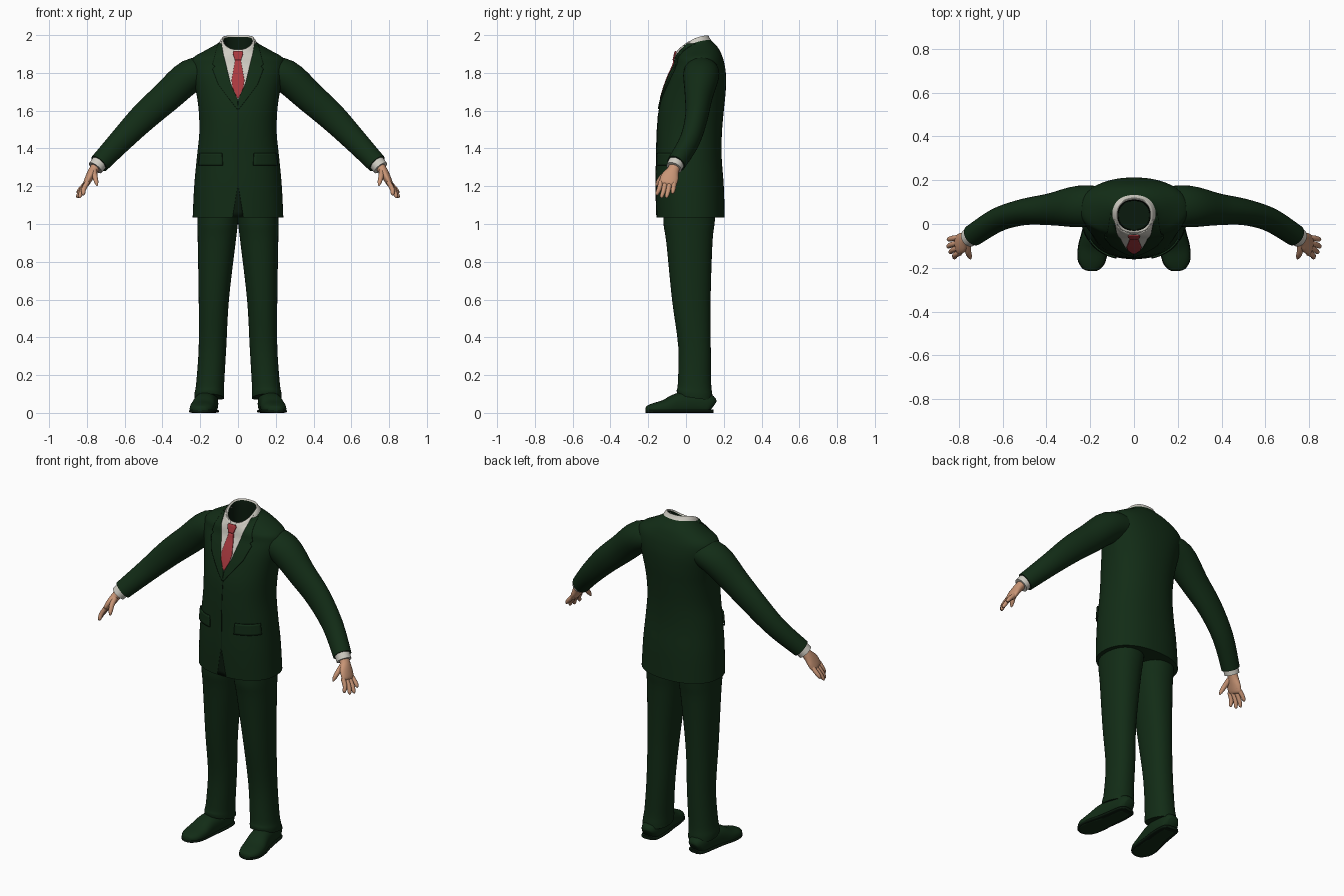
import bpy, bmesh, math
from mathutils import Vector
from mathutils.bvhtree import BVHTree

if "Cube" in bpy.data.objects:
    bpy.data.objects.remove(bpy.data.objects["Cube"])


def material(name, rgb):
    m = bpy.data.materials.new(name)
    m.use_nodes = True
    m.diffuse_color = (*rgb, 1)
    m.node_tree.nodes["Principled BSDF"].inputs["Base Color"].default_value = (*rgb, 1)
    return m


GREEN = material("suit_green", (0.006, 0.025, 0.008))
DARK = material("dark_lining", (0.003, 0.010, 0.004))
WHITE = material("shirt_white", (0.62, 0.60, 0.54))
RED = material("tie_red", (0.40, 0.042, 0.05))
SKIN = material("skin", (0.58, 0.30, 0.18))


def finish(name, bm, mats, angle=50):
    me = bpy.data.meshes.new(name)
    bm.to_mesh(me)
    bm.free()
    ob = bpy.data.objects.new(name, me)
    bpy.context.collection.objects.link(ob)
    for m in mats:
        me.materials.append(m)
    bpy.ops.object.select_all(action='DESELECT')
    ob.select_set(True)
    bpy.context.view_layer.objects.active = ob
    bpy.ops.object.shade_smooth_by_angle(angle=math.radians(angle))
    return ob


def smooth_rows(rows, steps):
    """Catmull-Rom interpolation between section rows."""
    out = []
    for i in range(len(rows) - 1):
        p0, p1, p2 = rows[max(i - 1, 0)], rows[i], rows[i + 1]
        p3 = rows[min(i + 2, len(rows) - 1)]
        for k in range(steps):
            t = k / steps
            out.append([b + 0.5 * t * (c - a + t * (2 * a - 5 * b + 4 * c - d + t * (3 * (b - c) + d - a)))
                        for a, b, c, d in zip(p0, p1, p2, p3)])
    return out + [list(rows[-1])]


def loft(name, rows, mats, side=1, axis=None, ref=(0, 1, 0), power=2.0, seg=32, steps=4, rule=None):
    """Skin sections (x, y, z, radius across, radius along ref, front drop)."""
    rows = smooth_rows([tuple(r) + (0,) * (6 - len(r)) for r in rows], steps)
    centres = [Vector(r[:3]) for r in rows]
    bm = bmesh.new()
    rings = []
    for i, r in enumerate(rows):
        t = Vector(axis) if axis else centres[min(i + 1, len(rows) - 1)] - centres[max(i - 1, 0)]
        t.normalize()
        b = Vector(ref)
        b = (b - t * b.dot(t)).normalized()
        a = b.cross(t)
        ring = []
        for k in range(seg):
            ang = math.tau * k / seg
            c, s = (math.copysign(abs(f) ** (2 / power), f) for f in (math.cos(ang), math.sin(ang)))
            p = centres[i] + a * r[3] * c + b * r[4] * s
            p.z = max(p.z - r[5] * ((1 - s) / 2) ** 2, 0)
            ring.append(bm.verts.new((p.x * side, p.y, p.z)))
        rings.append(ring)
    for i in range(len(rings) - 1):
        for k in range(seg):
            j = (k + 1) % seg
            f = bm.faces.new((rings[i][k], rings[i][j], rings[i + 1][j], rings[i + 1][k]))
            f.material_index = rule(i / steps) if rule else 0
    bm.faces.new(rings[0])
    end = bm.faces.new(rings[-1])
    end.material_index = len(mats) - 1
    bmesh.ops.recalc_face_normals(bm, faces=bm.faces[:])
    return finish(name, bm, mats)


# Jacket body, turning into the shirt collar and the hollow neck
torso_rows = [
    (0, .025, 1.035, .24, .18), (0, .02, 1.2, .232, .18), (0, .016, 1.35, .218, .173),
    (0, .018, 1.48, .205, .172), (0, .028, 1.6, .208, .172), (0, .045, 1.7, .222, .165),
    (0, .06, 1.78, .24, .152), (0, .07, 1.84, .25, .135), (0, .068, 1.885, .235, .125, .01),
    (0, .06, 1.93, .165, .112, .035), (0, .045, 1.965, .108, .095, .06),
    (0, .04, 1.985, .094, .085, .07), (0, .04, 1.998, .083, .078, .075),
    (0, .04, 1.99, .076, .071, .073), (0, .04, 1.96, .073, .068, .05), (0, .04, 1.85, .07, .065)]
torso = loft("jacket_body", torso_rows, [GREEN, WHITE, DARK], axis=(0, 0, 1), power=2.25, seg=64,
             steps=5, rule=lambda u: 0 if u < 10.4 else 1 if u < 13 else 2)
tree = BVHTree.FromPolygons([v.co for v in torso.data.vertices],
                            [p.vertices[:] for p in torso.data.polygons])


def plate(name, rows, mat, lift, side=1, yaw=0, cols=10, steps=6):
    """Thin patch of rows (z, from, to) laid on the jacket body, seen along a yawed direction."""
    across = Vector((math.cos(yaw * side), math.sin(yaw * side), 0))
    inward = Vector((-across.y, across.x, 0))
    bm = bmesh.new()
    grid = []
    for i in range(len(rows) - 1):
        for k in range(steps + (i == len(rows) - 2)):
            z, s0, s1 = (a + (b - a) * k / steps for a, b in zip(rows[i], rows[i + 1]))
            s0, s1 = sorted((s0 * side, s1 * side))
            line = []
            for c in range(cols + 1):
                start = across * (s0 + (s1 - s0) * c / cols) - inward + Vector((0, 0, z))
                hit = tree.ray_cast(start, inward)[0]
                ok = hit is not None and hit.dot(inward) < .06
                line.append(bm.verts.new(hit - inward * lift) if ok else None)
            grid.append(line)
    for up, low in zip(grid, grid[1:]):
        for c in range(cols):
            quad = (low[c], low[c + 1], up[c + 1], up[c])
            if all(quad):
                bm.faces.new(quad)
    ob = finish(name, bm, [mat])
    mod = ob.modifiers.new("thickness", 'SOLIDIFY')
    mod.thickness = .008
    mod.offset = -1


# Tie knot, tie blade and front closure
plate("tie_knot", [(1.917, -.022, .022), (1.905, -.028, .028), (1.868, -.016, .016)], RED, .013)
plate("tie_blade", [(1.868, -.015, .015), (1.76, -.034, .034), (1.72, -.028, .028),
                    (1.668, -.004, .004)], RED, .009)
plate("front_closure", [(1.65, -.002, .002), (1.2, -.002, .002), (1.04, -.028, .028)], DARK, .002, cols=4)

for side, tag in ((1, "left_"), (-1, "right_")):
    # Shirt front, lapel and pocket flap
    plate(tag + "shirt_front", [(1.965, .06, .09), (1.93, .03, .088), (1.9, 0, .08), (1.83, 0, .062),
                                (1.75, 0, .042), (1.66, 0, .003)], WHITE, .004, side)
    plate(tag + "lapel", [(1.955, .088, .108), (1.9, .078, .12), (1.845, .064, .135), (1.835, .061, .122),
                          (1.82, .058, .135), (1.74, .038, .105), (1.66, .002, .045), (1.61, 0, .006)],
          GREEN, .007, side)
    plate(tag + "pocket_flap", [(1.375, -.06, .08), (1.31, -.065, .085)], GREEN, .01, side, yaw=.85)

    # Sleeve and shirt cuff
    loft(tag + "sleeve", [
        (.13, .085, 1.815, .07, .085), (.25, .08, 1.785, .088, .095), (.38, .067, 1.672, .082, .073),
        (.5, .055, 1.565, .075, .06), (.62, .02, 1.442, .063, .054), (.735, -.052, 1.32, .053, .05)],
        [GREEN], side)
    loft(tag + "cuff", [(.725, -.046, 1.335, .043, .043), (.755, -.064, 1.297, .042, .042)],
         [WHITE], side, steps=1)

    # Hand with four fingers and a thumb
    loft(tag + "palm", [(.74, -.055, 1.32, .026, .03), (.765, -.068, 1.285, .025, .032),
                        (.785, -.085, 1.25, .022, .047), (.803, -.096, 1.215, .017, .046),
                        (.808, -.099, 1.205, .008, .036)], [SKIN], side, seg=20)
    for finger, base, tip in (("index", -.132, (.822, -.152, 1.152)), ("middle", -.108, (.84, -.128, 1.138)),
                              ("ring", -.085, (.85, -.102, 1.138)), ("little", -.062, (.848, -.07, 1.16))):
        x, y, z = tip
        loft(tag + finger + "_finger", [
            (.795, base, 1.225, .013, .013), ((.81 + x) / 2, (base + y) / 2, (1.22 + z) / 2, .0125, .0125),
            (x - .003, y, z + .01, .01, .01), (x, y, z, .004, .004)], [SKIN], side, seg=12, steps=3)
    loft(tag + "thumb", [(.762, -.085, 1.28, .016, .018), (.757, -.125, 1.25, .014, .015),
                         (.75, -.147, 1.222, .011, .012), (.746, -.157, 1.203, .004, .005)],
         [SKIN], side, seg=12)

    # Trouser leg
    loft(tag + "trouser_leg", [
        (.105, .022, 1.1, .11, .138), (.108, .016, 1.0, .107, .135), (.113, .018, .9, .1, .122),
        (.128, .028, .6, .08, .102), (.135, .045, .35, .073, .086), (.147, .045, .16, .074, .088),
        (.152, .045, .1, .078, .094, -.02), (.152, .047, .07, .078, .094, -.03)],
        [GREEN], side, axis=(0, 0, -1), power=2.2, seg=40)

    # Shoe and sole, heel to toe
    shoe = [(.155, .142, .035, .03, .03), (.157, .12, .045, .05, .055), (.163, .04, .05, .058, .06),
            (.175, -.04, .045, .06, .06), (.187, -.11, .028, .066, .042), (.195, -.17, .02, .06, .032),
            (.2, -.205, .018, .036, .02), (.201, -.214, .018, .012, .008)]
    loft(tag + "shoe", shoe, [GREEN], side, ref=(0, 0, 1), power=2.4)
    loft(tag + "sole", [(x, y, .009, w + .003, .009) for x, y, z, w, h in shoe], [DARK], side,
         ref=(0, 0, 1), power=4)
